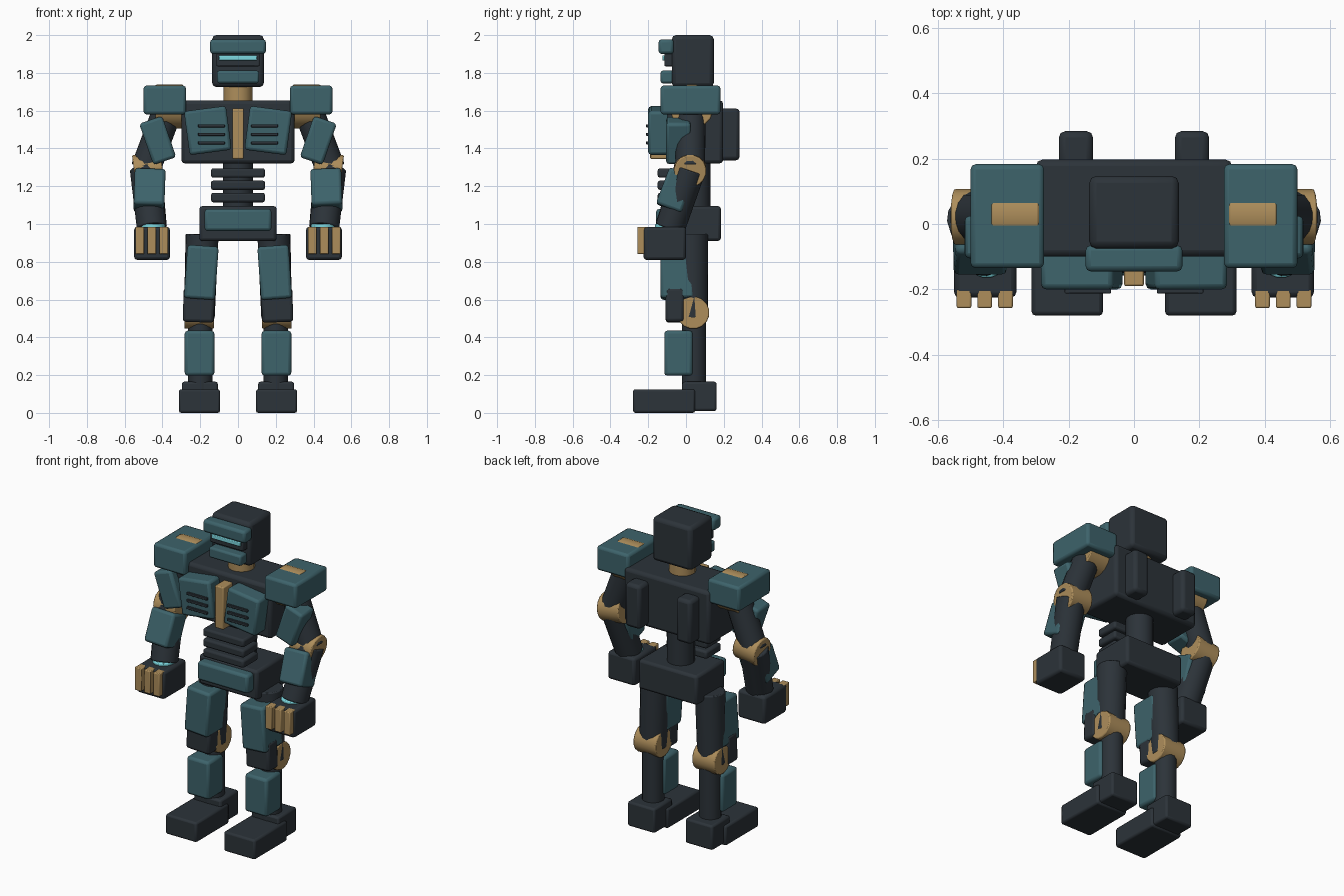
import bpy, bmesh, math
from mathutils import Vector, Matrix

cube = bpy.data.objects.get("Cube")
if cube:
    bpy.data.objects.remove(cube, do_unlink=True)


def material(name, rgb):
    m = bpy.data.materials.new(name)
    m.use_nodes = True
    m.diffuse_color = (*rgb, 1)
    m.node_tree.nodes["Principled BSDF"].inputs["Base Color"].default_value = (*rgb, 1)
    return m


TEAL = material("teal armor", (0.047, 0.125, 0.147))
DARK = material("dark frame", (0.025, 0.033, 0.041))
TAN = material("tan joint", (0.42, 0.27, 0.105))
GLOW = material("cyan light", (0.2, 0.68, 0.74))


def finish(bm, name, mat, bevel):
    me = bpy.data.meshes.new(name)
    bm.to_mesh(me)
    bm.free()
    me.materials.append(mat)
    ob = bpy.data.objects.new(name, me)
    bpy.context.collection.objects.link(ob)
    if bevel:
        mod = ob.modifiers.new("Bevel", 'BEVEL')
        mod.width = bevel
        mod.segments = 2
        mod.limit_method = 'ANGLE'
        mod.angle_limit = math.radians(40)
    bpy.ops.object.select_all(action='DESELECT')
    bpy.context.view_layer.objects.active = ob
    ob.select_set(True)
    bpy.ops.object.shade_smooth_by_angle(angle=math.radians(30))
    return ob


def box(name, mat, x, y, z, bevel=0.016, rx=0, ry=0):
    """Bevelled box from its (low, high) ranges, turned about its centre."""
    bm = bmesh.new()
    bmesh.ops.create_cube(bm, size=1)
    bmesh.ops.scale(bm, verts=bm.verts, vec=[abs(b - a) for a, b in (x, y, z)])
    ob = finish(bm, name, mat, bevel)
    ob.location = [(a + b) / 2 for a, b in (x, y, z)]
    ob.rotation_euler = (math.radians(rx), math.radians(ry), 0)
    return ob


def rod(name, mat, start, end, r1, r2=None, bevel=0.006):
    """Sixteen-sided cylinder or cone between two points."""
    start, end = Vector(start), Vector(end)
    axis = end - start
    bm = bmesh.new()
    bmesh.ops.create_cone(bm, cap_ends=True, segments=16, radius1=r1,
                          radius2=r2 or r1, depth=axis.length)
    bmesh.ops.rotate(bm, verts=bm.verts, matrix=Matrix.Rotation(math.pi / 16, 3, 'Z'))
    ob = finish(bm, name, mat, bevel)
    ob.rotation_euler = axis.to_track_quat('Z', 'Y').to_euler()
    ob.location = (start + end) / 2
    return ob


def sym(w):
    return (-w, w)


# Head and face
box("head", DARK, sym(.137), (-.075, .147), (1.725, 2), .022)
box("brow", TEAL, sym(.148), (-.145, -.065), (1.9, 1.978))
box("visor_frame", DARK, sym(.115), (-.115, -.06), (1.835, 1.905), .006)
box("visor", GLOW, sym(.1), (-.125, -.1), (1.865, 1.892), .004)
box("jaw_plate", TEAL, sym(.112), (-.135, -.065), (1.745, 1.812), .012)
rod("neck", TAN, (0, .035, 1.6), (0, .035, 1.74), .077)

# Torso
box("chest", DARK, sym(.3), (-.1, .197), (1.32, 1.655), .02)
box("sternum", TAN, sym(.03), (-.19, -.08), (1.345, 1.612), .006)
rod("waist", DARK, (0, .05, 1.05), (0, .05, 1.36), .08)
for i in range(3):
    z = 1.115 + i * .065
    box(f"waist_rib_{i + 1}", DARK, sym(.143), (-.15, .0), (z, z + .05), .012)
box("pelvis", DARK, sym(.205), (-.1, .185), (.91, 1.095))
box("belt_plate", TEAL, sym(.177), (-.158, -.08), (.963, 1.08))

for s, side in ((1, "left"), (-1, "right")):
    def part(name, mat, x, *rest, ry=0, **kw):
        return box(f"{side}_{name}", mat, (s * x[0], s * x[1]), *rest, ry=s * ry, **kw)

    def limb(name, mat, a, b, *radii):
        return rod(f"{side}_{name}", mat, (s * a[0], *a[1:]), (s * b[0], *b[1:]), *radii)

    # Chest plate, vents and back pod
    part("chest_plate", TEAL, (.048, .272), (-.2, -.08), (1.378, 1.612), ry=7.5)
    for i in range(3):
        z = 1.422 + i * .045
        part(f"vent_{i + 1}", DARK, (.07, .212), (-.212, -.18), (z, z + .016), bevel=.003)
    part("back_pod", DARK, (.125, .23), (.15, .284), (1.337, 1.612), bevel=.02)

    # Shoulder and upper arm
    part("shoulder_pad", TEAL, (.275, .5), (-.135, .183), (1.58, 1.733))
    limb("shoulder_joint", TAN, (.29, .03, 1.622), (.437, .03, 1.622), .118)
    limb("upper_arm", DARK, (.37, .025, 1.61), (.49, .022, 1.29), .08)
    part("upper_arm_plate", TEAL, (.361, .489), (-.105, .025), (1.327, 1.558), ry=19)

    # Elbow, forearm and hand
    limb("elbow_joint", TAN, (.4, .022, 1.3), (.55, .022, 1.28), .086)
    limb("forearm", DARK, (.488, .02, 1.29), (.456, -.085, .98), .085, .08)
    part("forearm_plate", TEAL, (.387, .55), (-.128, .017), (1.075, 1.28), rx=-21, ry=-2)
    limb("wrist_ring", GLOW, (.45, -.1, .975), (.45, -.1, 1.0), .065)
    part("hand", DARK, (.36, .55), (-.225, 0), (.81, .985))
    for i in range(3):
        x = .393 + i * .0635
        part(f"finger_{i + 1}", TAN, (x - .0225, x + .0225), (-.257, -.2), (.84, .985), bevel=.005)

    # Thigh and knee
    limb("thigh", DARK, (.205, .035, .5), (.19, .03, .945), .082, .088)
    part("thigh_plate", TEAL, (.112, .277), (-.135, .045), (.603, .885), ry=-4)
    part("knee_guard", DARK, (.125, .29), (-.108, -.01), (.48, .66), ry=-2)
    limb("knee_joint", TAN, (.127, .038, .53), (.284, .038, .53), .086)

    # Shin and foot
    limb("shin", DARK, (.2, .042, .1), (.2, .042, .53), .065)
    part("shin_plate", TEAL, (.125, .282), (-.115, .035), (.197, .435))
    part("ankle", DARK, (.107, .297), (-.02, .162), (.01, .165), bevel=.012)
    part("foot", DARK, (.095, .313), (-.28, .048), (0, .125), bevel=.012)
